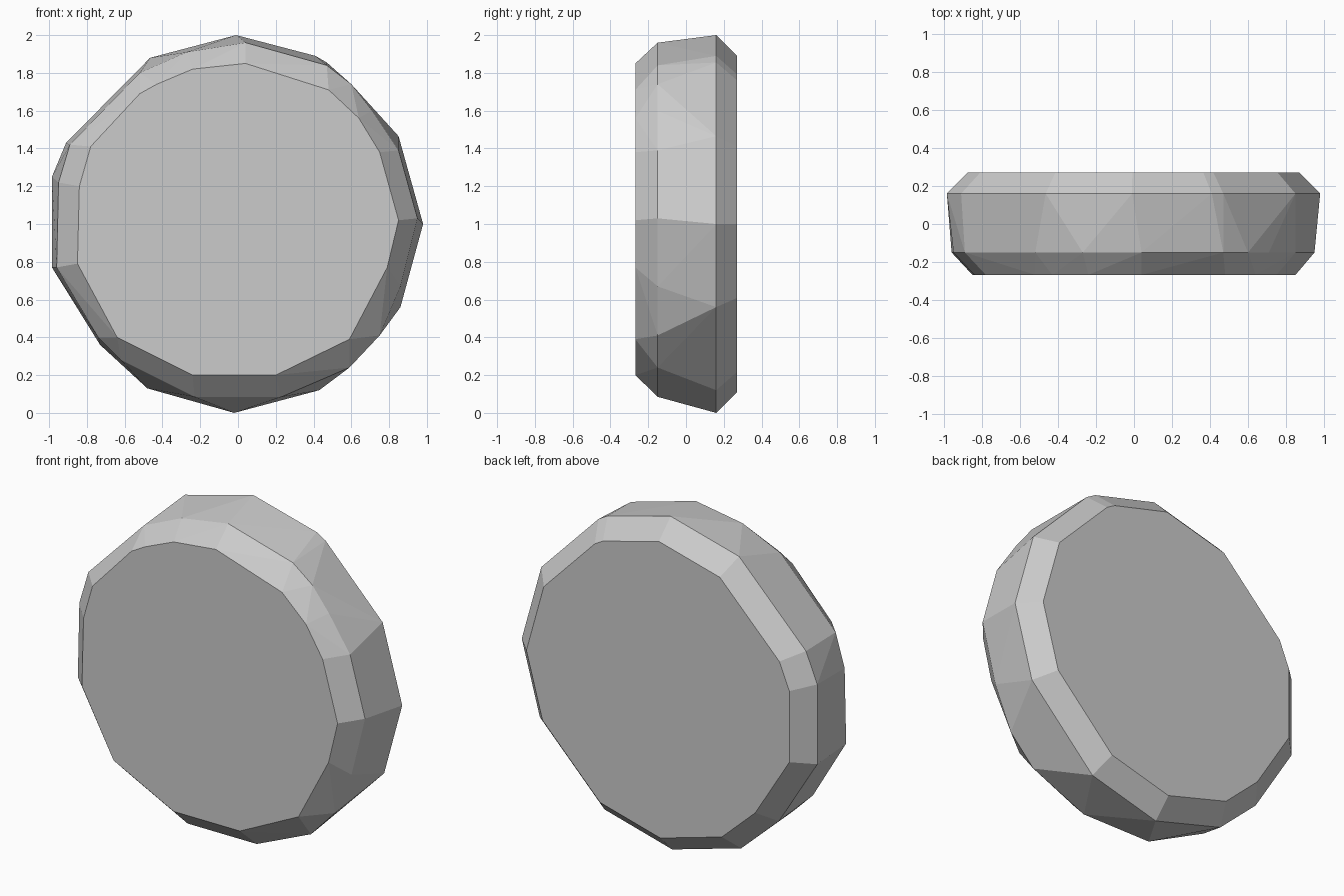
import bpy, bmesh, math

# Outlines (x, z) of the faceted disc, clockwise from the top
rim = [(-0.01, 2.0), (0.41, 1.89), (0.47, 1.855), (0.85, 1.465), (0.98, 1.0), (0.86, 0.56),
       (0.43, 0.12), (-0.02, 0.0), (-0.48, 0.13), (-0.73, 0.36), (-0.985, 0.77),
       (-0.985, 1.25), (-0.91, 1.43), (-0.465, 1.88)]
front_rim = [(0.04, 1.96), (0.47, 1.84), (0.60, 1.74), (0.71, 1.60), (0.85, 1.39), (0.95, 1.03),
             (0.86, 0.67), (0.75, 0.41), (0.59, 0.24), (0.23, 0.085), (-0.23, 0.085),
             (-0.62, 0.28), (-0.74, 0.40), (-0.96, 0.77), (-0.95, 1.22), (-0.89, 1.42),
             (-0.52, 1.80), (-0.27, 1.91)]
front_face = [(0.04, 1.85), (0.48, 1.71), (0.64, 1.56), (0.75, 1.38), (0.85, 1.02), (0.79, 0.77),
              (0.59, 0.39), (0.20, 0.20), (-0.24, 0.20), (-0.64, 0.40), (-0.85, 0.79),
              (-0.84, 1.20), (-0.78, 1.41), (-0.52, 1.69), (-0.43, 1.74), (-0.24, 1.82)]
# Back face is the rim drawn inwards
back_face = [(x * 0.89, 1 + (z - 1) * 0.89) for x, z in rim]

# Disc body: wrap the four outlines into one faceted solid
bm = bmesh.new()
for outline, y in ((back_face, 0.27), (rim, 0.16), (front_rim, -0.15), (front_face, -0.268)):
    for x, z in outline:
        bm.verts.new((x, y, z))
hull = bmesh.ops.convex_hull(bm, input=bm.verts)
loose = [v for v in bm.verts if not v.link_faces]
bmesh.ops.delete(bm, geom=loose, context='VERTS')
bmesh.ops.dissolve_limit(bm, angle_limit=math.radians(1), verts=bm.verts, edges=bm.edges)
bmesh.ops.recalc_face_normals(bm, faces=bm.faces)

mesh = bpy.data.meshes.new("faceted_disc")
bm.to_mesh(mesh)
bm.free()
disc = bpy.data.objects.new("faceted_disc", mesh)
bpy.context.collection.objects.link(disc)
